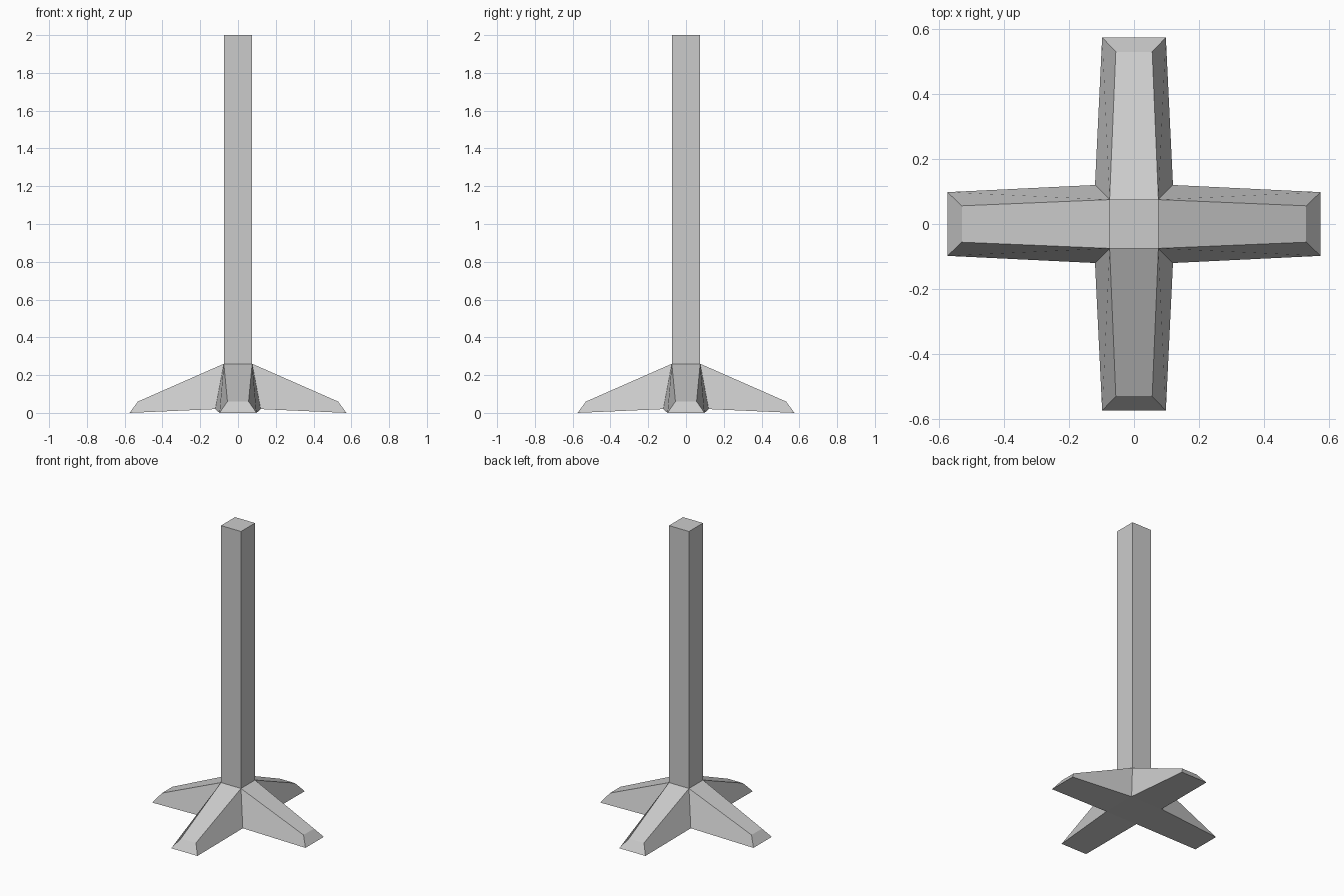
import bpy
import bmesh
from mathutils import Matrix, Vector

default = bpy.data.objects.get("Cube")
if default:
    bpy.data.objects.remove(default, do_unlink=True)

# Single flat grey
GREY = (0.6, 0.6, 0.6, 1.0)
mat = bpy.data.materials.new("plain grey")
mat.use_nodes = True
mat.diffuse_color = GREY
mat.node_tree.nodes["Principled BSDF"].inputs["Base Color"].default_value = GREY

POST = 0.075        # half width of the post
COLLAR = 0.26       # height where the feet meet the post
HEIGHT = 2.0


def finish(name, bm):
    bmesh.ops.remove_doubles(bm, verts=bm.verts, dist=0.0005)
    bmesh.ops.recalc_face_normals(bm, faces=bm.faces)
    mesh = bpy.data.meshes.new(name)
    bm.to_mesh(mesh)
    bm.free()
    mesh.materials.append(mat)
    obj = bpy.data.objects.new(name, mesh)
    bpy.context.collection.objects.link(obj)
    return obj


def square(half, z):
    return [Vector((x * half, y * half, z))
            for x, y in ((-1, -1), (1, -1), (1, 1), (-1, 1))]


# Post: a tall square column, open where it stands on the feet
bm = bmesh.new()
low = [bm.verts.new(p) for p in square(POST, COLLAR)]
high = [bm.verts.new(p) for p in square(POST, HEIGHT)]
bm.faces.new(high)
for i in range(4):
    j = (i + 1) % 4
    bm.faces.new((low[i], low[j], high[j], high[i]))
finish("post", bm)

# Cross base: one tapered foot repeated around the post
# Each station is (distance out, half width, height)
inner_top, outer_top = (POST, POST, COLLAR), (0.53, 0.056, 0.06)
outer_low, inner_low = (0.574, 0.098, 0.0), (0.12, 0.12, 0.02)
stations = (inner_top, outer_top, outer_low, inner_low)

bm = bmesh.new()
for turn in range(4):
    rot = Matrix.Rotation(turn * 1.5707963, 3, "Z")
    sides = [[bm.verts.new(rot @ Vector((d, s * w, z))) for d, w, z in stations]
             for s in (-1, 1)]
    right, left = sides
    bm.faces.new(right)
    bm.faces.new(left)
    # top slope, toe and sole
    for k in range(3):
        bm.faces.new((right[k], right[k + 1], left[k + 1], left[k]))

# Underside and top of the hub
for half, z in ((inner_low[1], inner_low[2]), (POST, COLLAR)):
    bm.faces.new([bm.verts.new(p) for p in square(half, z)])
finish("cross_base", bm)
